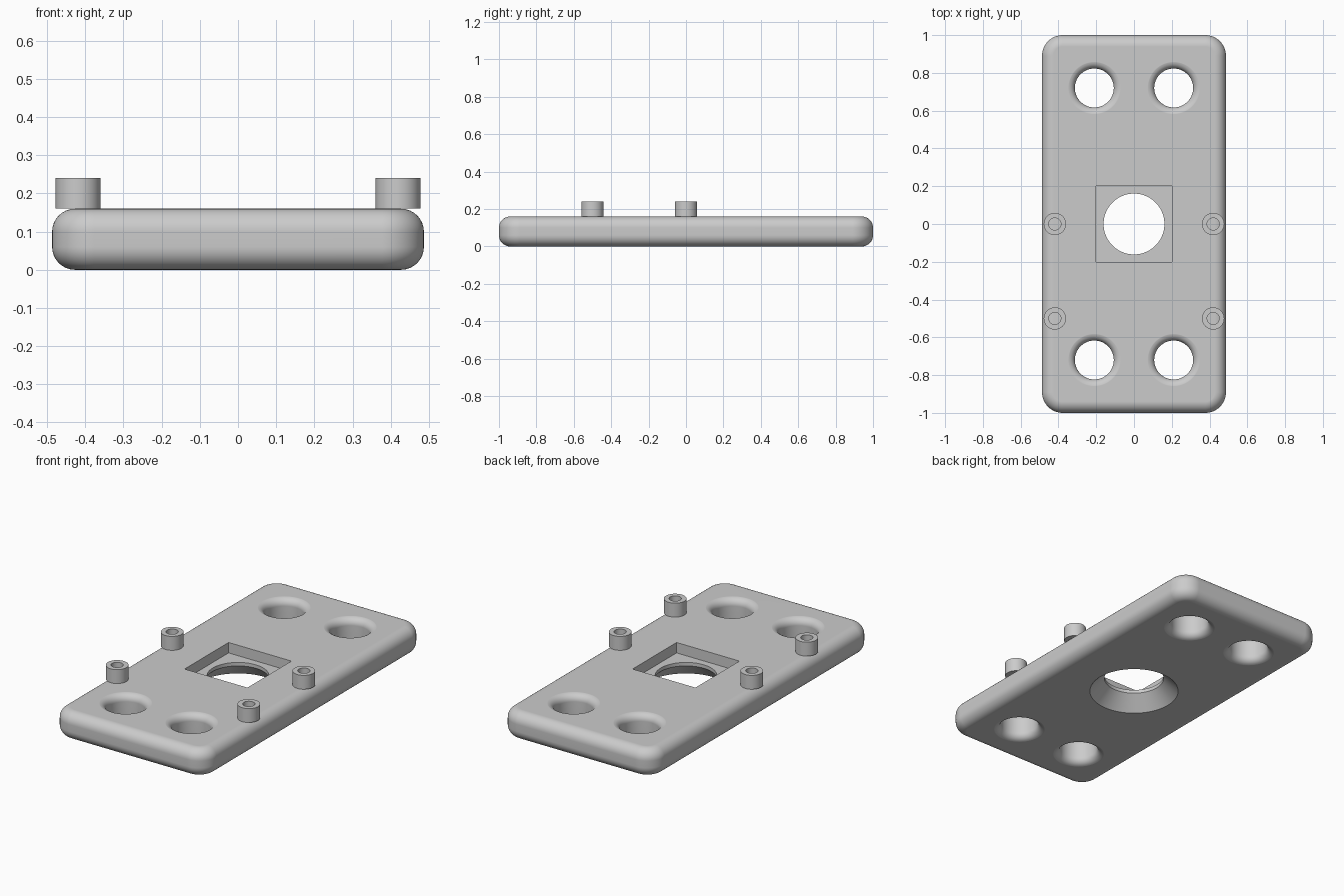
import bpy
import bmesh
from math import sin, cos, pi, radians

if "Cube" in bpy.data.objects:
    bpy.data.objects.remove(bpy.data.objects["Cube"])

HALF_X, HALF_Y, THICK = 0.487, 1.0, 0.16
CORNER, EDGE = 0.11, 0.06

grey = bpy.data.materials.new("plain grey")
grey.use_nodes = True
grey.diffuse_color = (0.6, 0.6, 0.6, 1)
grey.node_tree.nodes["Principled BSDF"].inputs["Base Color"].default_value = grey.diffuse_color


def loft(name, rings, caps=True, closed=False):
    """Join equal rings of points into one skin, capped or looped."""
    bm = bmesh.new()
    loops = [[bm.verts.new(p) for p in ring] for ring in rings]
    n = len(loops[0])
    pairs = list(zip(loops, loops[1:]))
    if closed:
        pairs.append((loops[-1], loops[0]))
    for a, b in pairs:
        for i in range(n):
            j = (i + 1) % n
            bm.faces.new((a[i], a[j], b[j], b[i]))
    if caps and not closed:
        bm.faces.new(loops[0][::-1])
        bm.faces.new(loops[-1])
    bmesh.ops.recalc_face_normals(bm, faces=bm.faces)
    mesh = bpy.data.meshes.new(name)
    bm.to_mesh(mesh)
    bm.free()
    mesh.materials.append(grey)
    obj = bpy.data.objects.new(name, mesh)
    bpy.context.collection.objects.link(obj)
    return obj


def lathe(name, profile, x=0, y=0, sides=64, closed=False):
    """Turn (radius, z) points about a vertical axis."""
    angles = [2 * pi * i / sides for i in range(sides)]
    rings = [[(x + r * cos(a), y + r * sin(a), z) for a in angles] for r, z in profile]
    return loft(name, rings, closed=closed)


def rounded_rect(inset, z, steps=12):
    """Plan outline of the plate, pulled in by inset."""
    r = CORNER - inset
    ring = []
    for k, (sx, sy) in enumerate([(1, 1), (-1, 1), (-1, -1), (1, -1)]):
        for i in range(steps + 1):
            a = (k + i / steps) * pi / 2
            ring.append((sx * (HALF_X - CORNER) + r * cos(a),
                         sy * (HALF_Y - CORNER) + r * sin(a), z))
    return ring


def activate(obj):
    bpy.ops.object.select_all(action='DESELECT')
    obj.select_set(True)
    bpy.context.view_layer.objects.active = obj


def cut(target, cutter):
    mod = target.modifiers.new("cut", 'BOOLEAN')
    mod.operation = 'DIFFERENCE'
    mod.solver = 'EXACT'
    mod.object = cutter
    activate(target)
    bpy.ops.object.modifier_apply(modifier=mod.name)
    bpy.data.objects.remove(cutter)


def smooth(obj):
    activate(obj)
    bpy.ops.object.shade_smooth_by_angle(angle=radians(30))
    mod = obj.modifiers.new("flat faces", 'WEIGHTED_NORMAL')
    mod.keep_sharp = True


# Plate with rounded corners and rounded top and bottom edges
quarter = [i * pi / 16 for i in range(9)]
section = [(EDGE * (1 - sin(a)), EDGE * (1 - cos(a))) for a in quarter]
section += [(inset, THICK - z) for inset, z in reversed(section)]
plate = loft("base_plate", [rounded_rect(inset, z) for inset, z in section])

# Four mounting holes with rounded rims on both faces
HOLE, RIM = 0.103, 0.04
lower = [(HOLE + RIM, -0.0008)]
lower += [(HOLE + RIM * (1 - sin(a)), RIM * (1 - cos(a))) for a in quarter[1:]]
hole_profile = lower + [(r, THICK - z) for r, z in reversed(lower)]
for sx in (-1, 1):
    for sy in (-1, 1):
        cut(plate, lathe("hole_cutter", hole_profile, sx * 0.21, sy * 0.72))

# Square pocket in the top
square = [(-0.2, -0.2), (0.2, -0.2), (0.2, 0.2), (-0.2, 0.2)]
cut(plate, loft("pocket_cutter", [[(x, y, z) for x, y in square] for z in (0.1, 0.2)]))

# Central bore, countersunk from below
cut(plate, lathe("bore_cutter", [(0.26, -0.02), (0.161, 0.08), (0.161, 0.13)], sides=96))
smooth(plate)

# Four hollow standoffs along the long sides
tube = [(0.059, THICK), (0.059, 0.24), (0.032, 0.24), (0.032, THICK)]
for side, sx in (("left", 1), ("right", -1)):
    for place, y in (("middle", 0), ("front", -0.5)):
        smooth(lathe(f"standoff_{place}_{side}", tube, sx * 0.419, y, sides=48, closed=True))
